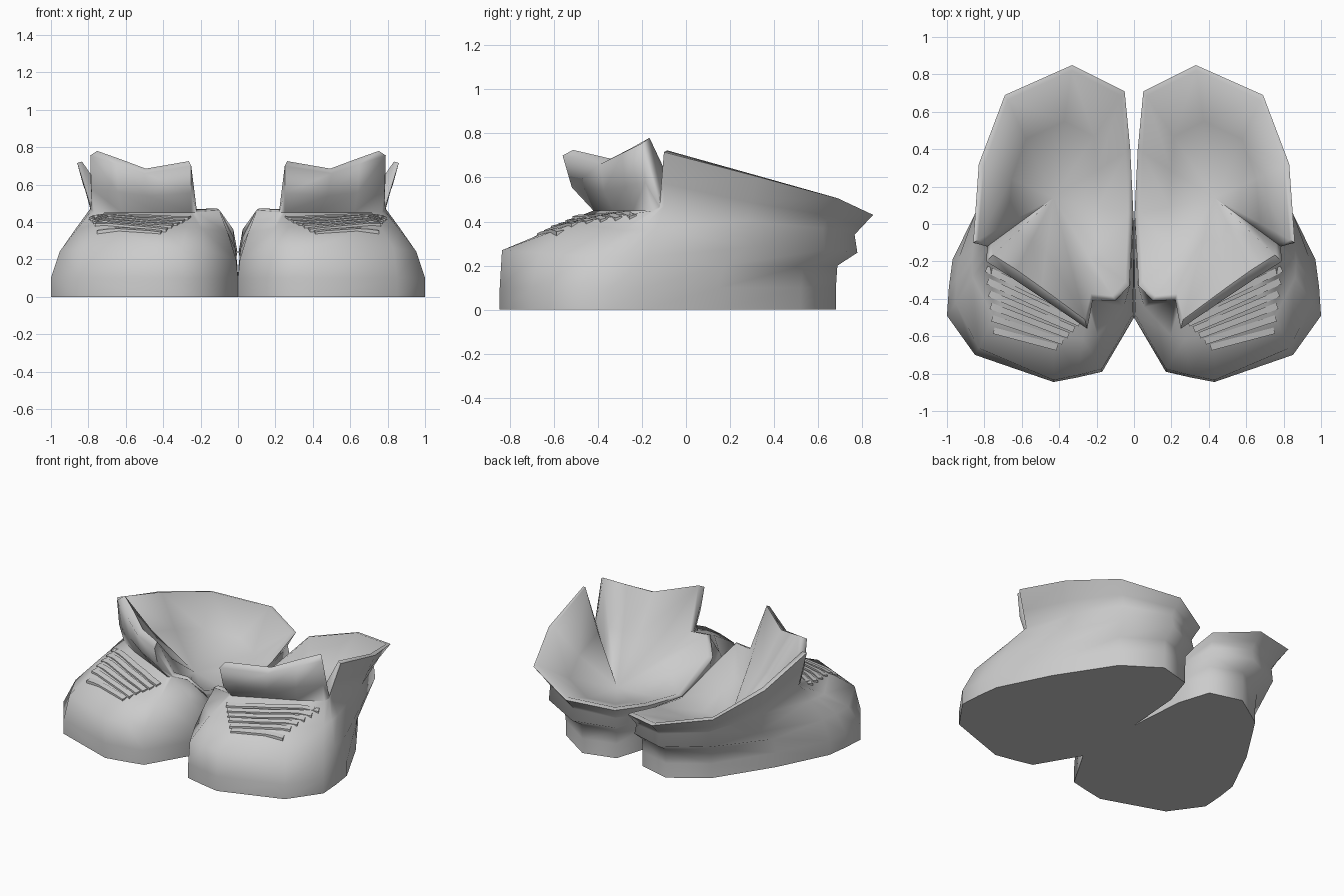
import bpy, bmesh
from mathutils import Vector
from mathutils.bvhtree import BVHTree

if "Cube" in bpy.data.objects:
    bpy.data.objects.remove(bpy.data.objects["Cube"])

CENTRE = Vector((0.43, 0.14, 0.22))

# Columns run round one shoe: inner front, toe, outer side, heel, inner side
SOLE = [(0, -.5), (.17, -.79), (.3, -.82), (.43, -.845), (.85, -.7),
        (1, -.49), (.99, -.34), (.97, -.19), (.8, .15), (.56, .52),
        (.32, .68), (.1, .62), (.03, .4), (0, 0), (0, -.3)]
# Toe-box shoulder: blend from sole to neck, and height
SHOULDER = [(.1, .2), (.04, .25), (.03, .265), (.02, .27), (.08, .26),
            (.2, .24), (.2, .24), (.2, .24), (.15, .2), (.1, .2),
            (.08, .2), (.08, .19), (.1, .15), (.1, .12), (.1, .16)]
NECK = [(.1, -.4, .46), (.22, -.41, .45), (.25, -.42, .45), (.43, -.33, .45),
        (.62, -.24, .45), (.77, -.15, .45), (.785, -.12, .46), (.79, -.1, .47),
        (.76, .28, .4), (.61, .62, .37), (.33, .765, .34), (.08, .66, .3),
        (.03, .4, .24), (.01, .02, .2), (.025, -.3, .32)]
RIM = [(.1, -.41, .465), (.22, -.40, .46), (.25, -.56, .7), (.5, -.39, .66),
       (.65, -.29, .71), (.79, -.2, .755), (.785, -.12, .475), (.86, -.1, .715),
       (.83, .32, .605), (.69, .69, .505), (.33, .85, .43), (.05, .71, .38),
       (.02, .4, .3), (.003, .05, .24), (.025, -.33, .36)]
TONGUE = range(2, 6)


def finish(name, bm):
    bmesh.ops.recalc_face_normals(bm, faces=bm.faces)
    mesh = bpy.data.meshes.new(name)
    bm.to_mesh(mesh)
    bm.free()
    obj = bpy.data.objects.new(name, mesh)
    bpy.context.collection.objects.link(obj)
    mod = obj.modifiers.new("other_foot", 'MIRROR')
    mod.use_mirror_merge = False
    return obj


def loft(bm, rings):
    rows = [[bm.verts.new(p) for p in ring] for ring in rings]
    n = len(rows[0])
    for a, b in zip(rows, rows[1:]):
        for i in range(n):
            j = (i + 1) % n
            bm.faces.new((a[i], a[j], b[j], b[i]))
    return rows


# Shoe shell: sole, toe box, neck, flared collar with tongue, lined inside
neck = [Vector(p) for p in NECK]
rim = [Vector(p) for p in RIM]
ground = [Vector((x, y, 0)) for x, y in SOLE]
welt = [p + Vector((0, 0, .1)) for p in ground]
shoulder, instep, flare, lip, lining = [], [], [], [], []
for i, (g, d, r) in enumerate(zip(ground, neck, rim)):
    t, z = SHOULDER[i]
    s = g.lerp(d, t)
    s.z = z
    shoulder.append(s)
    if 8 <= i <= 11:          # heel counter bulge
        m = d + (d - CENTRE) * .02
        m.z = s.z + (d.z - s.z) * .42
    elif i == 4:              # full outer corner of the toe box
        m = Vector((.75, -.5, .395))
    else:
        m = s.lerp(d, .5) + Vector((0, 0, .015))
    instep.append(m)
    f = d.lerp(r, .7 if i in TONGUE else .4)
    f.z = d.z + (r.z - d.z) * .42
    flare.append(f)
    inward = CENTRE - r
    inward.z = 0
    rise = .025 if i in TONGUE else .008
    lip.append(r + inward.normalized() * (.05 if i in TONGUE else .03) + Vector((0, 0, rise)))
    lining.append(lip[-1].lerp(CENTRE, .4) - Vector((0, 0, .035)))

bm = bmesh.new()
rows = loft(bm, [ground, welt, shoulder, instep, neck, flare, rim, lip, lining])
bm.faces.new(rows[0][::-1])
mid = bm.verts.new(CENTRE)
for i in range(len(rim)):
    bm.faces.new((rows[-1][i], rows[-1][(i + 1) % len(rim)], mid))
bmesh.ops.recalc_face_normals(bm, faces=bm.faces)
surface = BVHTree.FromBMesh(bm)
shoe = finish("shoe", bm)

# Laces: thin bars laid across the instep
bm = bmesh.new()
COUNT, STEPS = 6, 6
for k in range(COUNT):
    u = k / (COUNT - 1)
    inner = Vector((.26, -.5, .44)).lerp(Vector((.41, -.66, .36)), u)
    outer = Vector((.79, -.24, .43)).lerp(Vector((.75, -.57, .355)), u)
    along = (outer - inner).normalized()
    side = Vector((along.y, -along.x, 0)) * .017
    sections = []
    for s in range(STEPS + 1):
        p = inner.lerp(outer, s / STEPS)
        hit = surface.ray_cast(Vector((p.x, p.y, .475)), Vector((0, 0, -1)))[0]
        if hit:
            p.z = max(hit.z + .004, p.z - .02)
        up = Vector((0, 0, .01))
        sections.append([p - side - up, p + side - up * 2, p + side + up * .2, p - side + up])
    bars = loft(bm, sections)
    bm.faces.new(bars[0])
    bm.faces.new(bars[-1])
laces = finish("laces", bm)

# Smooth shading with a crisp sole edge
for obj, angle in ((shoe, 1.3), (laces, .5)):
    bpy.ops.object.select_all(action='DESELECT')
    obj.select_set(True)
    bpy.context.view_layer.objects.active = obj
    bpy.ops.object.shade_smooth_by_angle(angle=angle)
